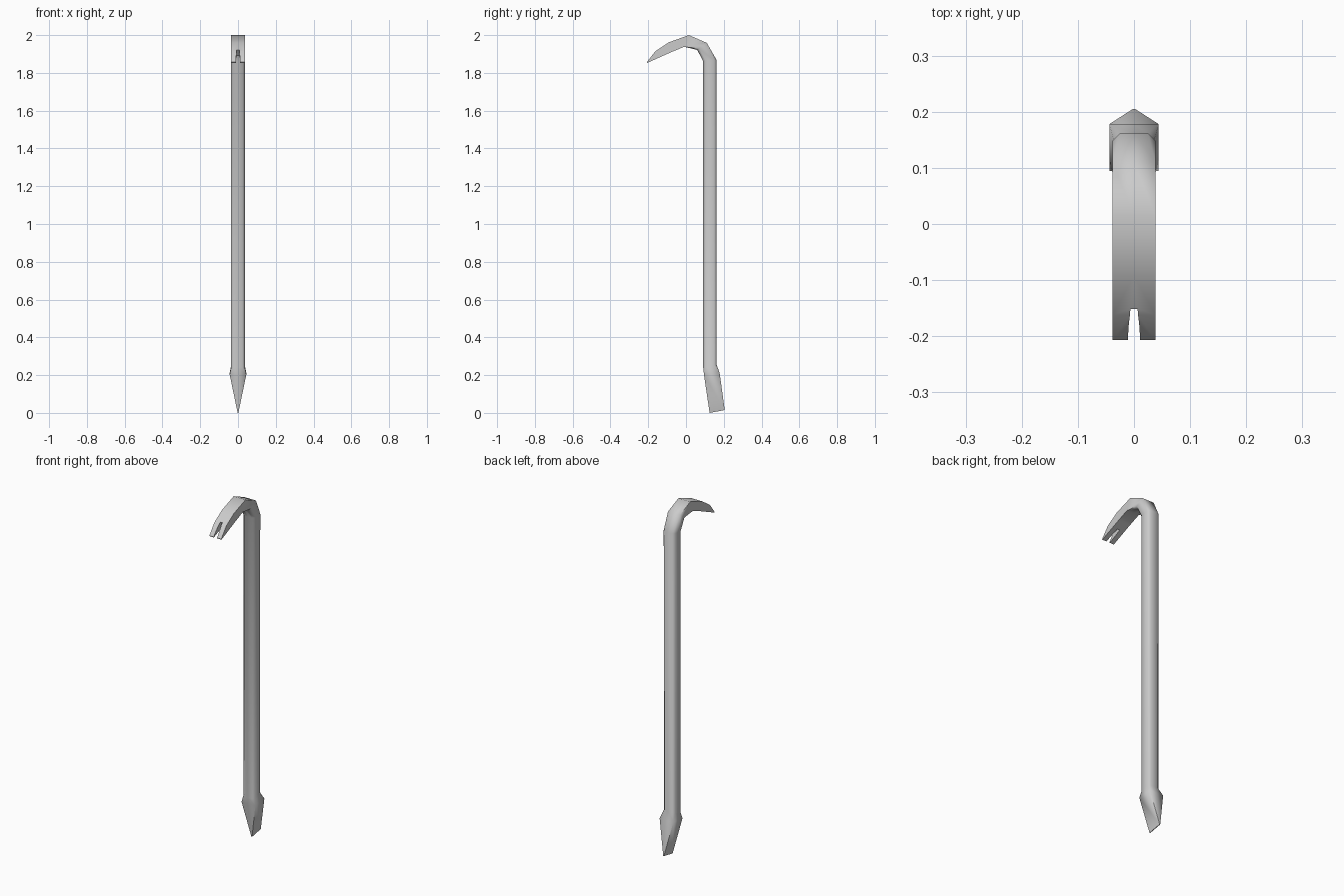
import bpy, bmesh
from mathutils import Vector

if "Cube" in bpy.data.objects:
    bpy.data.objects.remove(bpy.data.objects["Cube"])


def finish(bm, name):
    bmesh.ops.remove_doubles(bm, verts=bm.verts, dist=0.0002)
    bmesh.ops.recalc_face_normals(bm, faces=bm.faces)
    mesh = bpy.data.meshes.new(name)
    bm.to_mesh(mesh)
    bm.free()
    obj = bpy.data.objects.new(name, mesh)
    bpy.context.collection.objects.link(obj)
    return obj


def section(bm, outer, inner, w, c_out, c_in):
    """Chamfered rectangle spanning outer to inner point, half width w."""
    o, i = Vector((0, *outer)), Vector((0, *inner))
    d = (i - o).normalized()
    half = [(0, o), (w - c_out, o), (w, o + d * c_out),
            (w, i - d * c_in), (w - c_in, i), (0, i)]
    ring = [Vector((x, p.y, p.z)) for x, p in half]
    ring += [Vector((-p.x, p.y, p.z)) for p in ring[-2:0:-1]]
    return [bm.verts.new(p) for p in ring]


# Stations: outer (y, z), inner (y, z), half width, outer and inner chamfer
stations = [
    # chisel end
    ((.205, .015), (.125, 0), .002, 0, 0),
    ((.178, .212), (.095, .203), .044, 0, 0),
    # shaft
    ((.162, .255), (.091, .24), .036, .013, .013),
    ((.162, 1.868), (.091, 1.862), .038, .013, .013),
    # hook and claw
    ((.11, 1.959), (.059, 1.922), .038, 0, .012),
    ((.015, 2.0), (-.01, 1.938), .038, 0, 0),
    ((-.093, 1.961), (-.075, 1.911), .038, 0, 0),
    ((-.162, 1.915), (-.138, 1.883), .038, 0, 0),
    ((-.207, 1.857), (-.205, 1.853), .038, 0, 0),
]
bm = bmesh.new()
rings = [section(bm, *s) for s in stations]
for a, b in zip(rings, rings[1:]):
    for k in range(len(a)):
        n = (k + 1) % len(a)
        bm.faces.new((a[k], a[n], b[n], b[k]))
bm.faces.new(rings[0])
bm.faces.new(rings[-1])
bar = finish(bm, "crowbar")

# Nail slot cutter, wider on the underside
bm = bmesh.new()
for x, y, z in [(.006, -.158, 1.93), (.01, -.225, 1.9),
                (.009, -.105, 1.87), (.012, -.225, 1.83)]:
    bm.verts.new((x, y, z))
    bm.verts.new((-x, y, z))
bmesh.ops.convex_hull(bm, input=bm.verts)
cutter = finish(bm, "nail_slot_cutter")
cutter.hide_render = True
cutter.hide_set(True)

# Cut the slot
cut = bar.modifiers.new("nail_slot", 'BOOLEAN')
cut.operation = 'DIFFERENCE'
cut.solver = 'EXACT'
cut.object = cutter
bpy.context.view_layer.objects.active = bar
bar.select_set(True)
bpy.ops.object.modifier_apply(modifier=cut.name)
bpy.data.objects.remove(cutter)
bpy.ops.object.shade_smooth_by_angle(angle=0.85)
